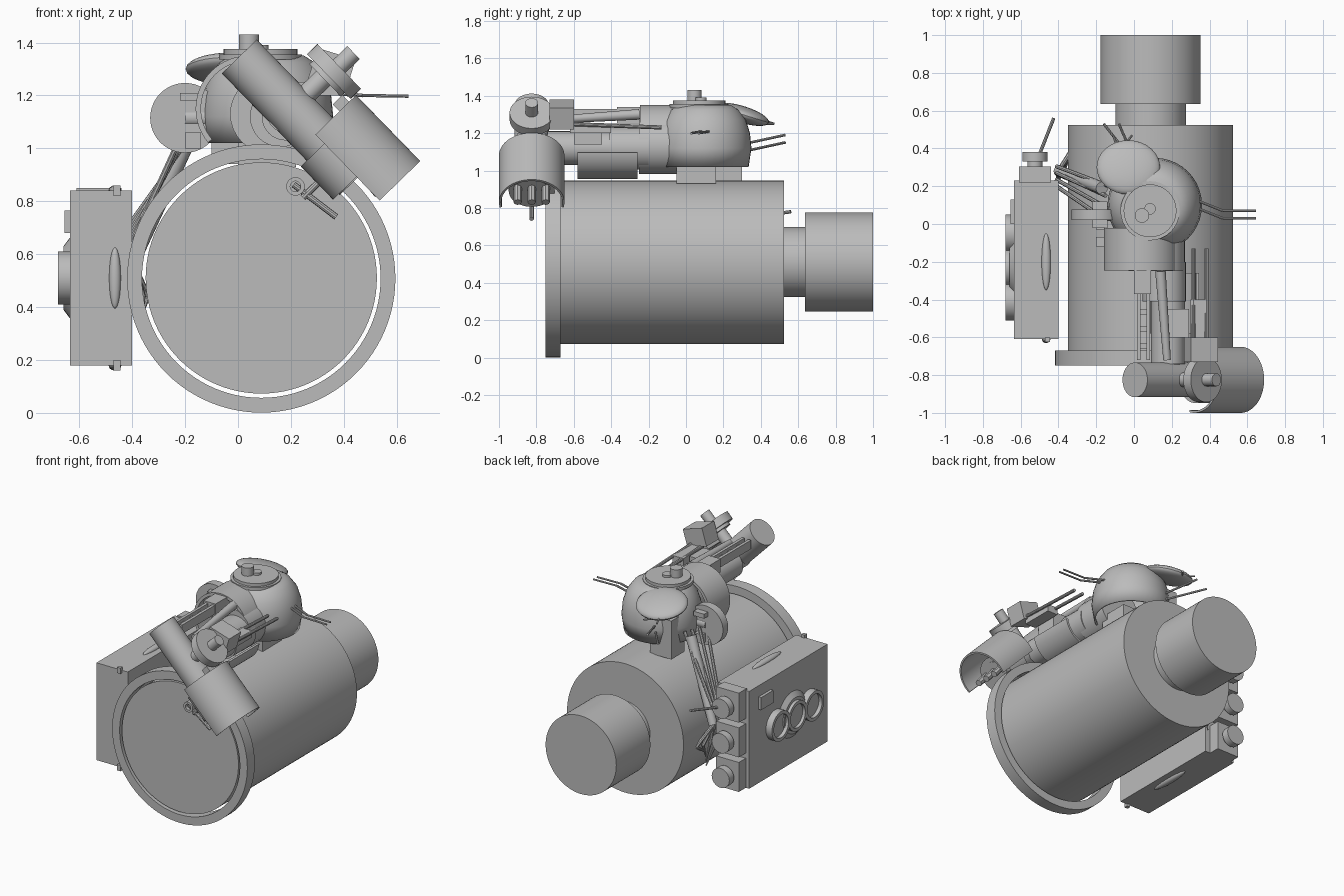
import bpy, bmesh, math
from mathutils import Vector, Matrix

old = bpy.data.objects.get("Cube")
if old:
    bpy.data.objects.remove(old, do_unlink=True)

grey = bpy.data.materials.new("plain_grey")
grey.use_nodes = True
grey.diffuse_color = (0.5, 0.5, 0.5, 1)
grey.node_tree.nodes["Principled BSDF"].inputs["Base Color"].default_value = (0.5, 0.5, 0.5, 1)


def finish(name, bm):
    bmesh.ops.recalc_face_normals(bm, faces=bm.faces)
    mesh = bpy.data.meshes.new(name)
    bm.to_mesh(mesh)
    bm.free()
    mesh.materials.append(grey)
    ob = bpy.data.objects.new(name, mesh)
    bpy.context.collection.objects.link(ob)
    bpy.ops.object.select_all(action="DESELECT")
    ob.select_set(True)
    bpy.context.view_layer.objects.active = ob
    bpy.ops.object.shade_smooth_by_angle(angle=math.radians(35))
    return ob


def cyl(name, p, q, r, r2=None, seg=32):
    p, q = Vector(p), Vector(q)
    bm = bmesh.new()
    turn = (q - p).to_track_quat("Z", "Y").to_matrix().to_4x4()
    bmesh.ops.create_cone(bm, cap_ends=True, segments=seg, radius1=r,
                          radius2=r if r2 is None else r2, depth=(q - p).length,
                          matrix=Matrix.Translation((p + q) / 2) @ turn)
    return finish(name, bm)


def box(name, lo, hi, turn=0):
    lo, hi = Vector(lo), Vector(hi)
    bm = bmesh.new()
    bmesh.ops.create_cube(bm, size=1, matrix=Matrix.Translation((lo + hi) / 2)
                          @ Matrix.Rotation(turn, 4, "Y") @ Matrix.Diagonal((*(hi - lo), 1)))
    return finish(name, bm)


def ball(name, c, size, turn=(0, "X")):
    bm = bmesh.new()
    bmesh.ops.create_uvsphere(bm, u_segments=32, v_segments=16, radius=1,
                              matrix=Matrix.Translation(c) @ Matrix.Rotation(turn[0], 4, turn[1])
                              @ Matrix.Diagonal((*size, 1)))
    return finish(name, bm)


def shell(name, p, q, r, thick, up=(0, 0, 1), half_angle=180, seg=48):
    # Tube wall, or an arc of one centred on the up direction
    p, q, up = Vector(p), Vector(q), Vector(up).normalized()
    side = (q - p).normalized().cross(up)
    full = half_angle >= 180
    bm = bmesh.new()
    rows = []
    for i in range(seg if full else seg + 1):
        a = math.radians(half_angle) * (2 * i / seg - 1)
        d = up * math.cos(a) + side * math.sin(a)
        rows.append([bm.verts.new(e + d * k) for e, k in
                     ((p, r), (q, r), (q, r - thick), (p, r - thick))])
    for i in range(seg):
        a, b = rows[i], rows[(i + 1) % len(rows)]
        for j in range(4):
            k = (j + 1) % 4
            bm.faces.new((a[j], a[k], b[k], b[j]))
    if not full:
        bm.faces.new(rows[0])
        bm.faces.new(rows[-1])
    return finish(name, bm)


def lathe(name, c, profile, thick):
    bm = bmesh.new()
    vs = [bm.verts.new((r, 0, z)) for r, z in profile]
    es = [bm.edges.new(pair) for pair in zip(vs, vs[1:])]
    bmesh.ops.spin(bm, geom=vs + es, cent=(0, 0, 0), axis=(0, 0, 1),
                   angle=math.tau, steps=40)
    bmesh.ops.remove_doubles(bm, verts=bm.verts, dist=0.0005)
    bmesh.ops.translate(bm, verts=bm.verts, vec=c)
    ob = finish(name, bm)
    mod = ob.modifiers.new("wall", "SOLIDIFY")
    mod.thickness = thick
    return ob


# Main drum with front rim, neck and rear cap
def drum(name, y0, y1, r):
    cyl(name, (0.088, y0, 0.51), (0.088, y1, 0.51), r, seg=96)


drum("main_drum", -0.745, 0.525, 0.437)
drum("rear_neck", 0.52, 0.64, 0.187)
drum("rear_cap", 0.635, 1.0, 0.265)
shell("front_rim", (0.088, -0.75, 0.508), (0.088, -0.67, 0.508), 0.507, 0.056, seg=96)

# Side case with dials, knobs and handles
box("side_case", (-0.635, -0.61, 0.18), (-0.4, 0.23, 0.84))
for i in range(3):
    y = -0.05 - 0.18 * i
    shell(f"dial_ring_{i}", (-0.63, y, 0.51), (-0.68, y, 0.51), 0.1, 0.022)
    cyl(f"dial_face_{i}", (-0.63, y, 0.51), (-0.655, y, 0.51), 0.085)
    z = 0.28 + 0.235 * i
    box(f"knob_panel_{i}", (-0.61, 0.22, z - 0.1), (-0.44, 0.305, z + 0.1))
    cyl(f"knob_base_{i}", (-0.525, 0.3, z), (-0.525, 0.335, z), 0.04)
    cyl(f"knob_cap_{i}", (-0.525, 0.33, z), (-0.525, 0.38, z), 0.066)
cyl("dial_backing", (-0.63, -0.23, 0.51), (-0.66, -0.23, 0.51), 0.16, 0.12)
box("case_latch", (-0.655, 0.0, 0.68), (-0.63, 0.13, 0.765))
cyl("case_aerial", (-0.5, 0.37, 0.75), (-0.425, 0.56, 0.78), 0.009, seg=8)
for name, z in (("top_handle", 0.84), ("bottom_handle", 0.18)):
    ball(name, (-0.465, -0.2, z), (0.024, 0.15, 0.02))
    box(name + "_pin", (-0.47, -0.625, z - 0.02), (-0.445, -0.6, z + 0.02))
ball("front_handle", (-0.465, -0.61, 0.51), (0.022, 0.02, 0.115))

# Domed hood with lid, visor and pedestal
lathe("hood", (0.11, 0.1, 0), [(0.235, 1.02), (0.25, 1.12), (0.242, 1.2),
      (0.22, 1.27), (0.18, 1.325), (0.14, 1.35), (0, 1.352)], 0.012)
cyl("lid", (0.085, 0.07, 1.345), (0.085, 0.07, 1.375), 0.14)
cyl("lid_rim", (0.085, 0.07, 1.335), (0.085, 0.07, 1.355), 0.157)
cyl("lid_knob", (0.042, 0.045, 1.37), (0.042, 0.045, 1.43), 0.038)
cyl("lid_pin", (0.085, 0.08, 1.37), (0.085, 0.08, 1.39), 0.03)
ball("visor", (-0.03, 0.3, 1.3), (0.168, 0.15, 0.045), (-0.3, "X"))
box("pedestal", (0.0, -0.05, 0.93), (0.22, 0.16, 1.06))
box("back_block", (-0.1, 0.16, 0.94), (0.06, 0.3, 1.2))
cyl("side_wheel", (-0.2, 0.022, 1.115), (-0.2, 0.078, 1.115), 0.132, seg=48)
cyl("wheel_axle", (-0.2, 0.05, 1.115), (0.0, 0.05, 1.115), 0.035)
box("wheel_bracket", (-0.22, -0.02, 1.18), (-0.14, 0.12, 1.21))
for i in range(2):
    y = 0.03 + 0.04 * i
    cyl(f"aerial_root_{i}", (0.32, y + 0.06, 1.21), (0.47, y, 1.2), 0.007, seg=8)
    cyl(f"aerial_tip_{i}", (0.47, y, 1.2), (0.645, y, 1.197), 0.006, seg=8)
    z = 1.13 + 0.04 * i
    cyl(f"back_whisker_{i}", (0.02, 0.3, z - 0.03), (-0.16 + 0.08 * i, 0.53, z + 0.02), 0.007, seg=8)
    cyl(f"visor_whisker_{i}", (-0.08, 0.38, 1.28 - 0.03 * i), (-0.11 + 0.1 * i, 0.47, 1.25), 0.006, seg=8)

# Hanging limb with struts and claw
cyl("hanging_limb", (-0.17, 0.19, 1.08), (-0.4, 0.28, 0.57), 0.034, 0.028, seg=16)
for i in range(4):
    cyl(f"limb_strut_{i}", (-0.19 + 0.02 * i, 0.05 + 0.05 * i, 1.1),
        (-0.41, 0.2 + 0.035 * i, 0.62 + 0.03 * i), 0.011, seg=8)
    y = 0.24 + 0.045 * i
    cyl(f"claw_finger_{i}", (-0.4, 0.28, 0.57), (-0.4 + 0.02 * i, y, 0.44), 0.012, seg=8)
    cyl(f"claw_tip_{i}", (-0.4 + 0.02 * i, y, 0.44), (-0.36, 0.3, 0.29 + 0.03 * i), 0.01, 0.004, seg=8)
for i in range(3):
    box(f"limb_joint_{i}", (-0.2, -0.12 + 0.09 * i, 1.0), (-0.14, -0.07 + 0.09 * i, 1.06))

# Forward arm: shoulder, forearm, beams and rods
shell("shoulder", (0.04, -0.245, 1.15), (0.04, -0.02, 1.15), 0.2, 0.02, (0, 0, 1), 130)
cyl("shoulder_core", (0.12, -0.25, 1.13), (0.12, 0.0, 1.13), 0.15)
cyl("elbow", (0.16, -0.41, 1.12), (0.16, -0.2, 1.12), 0.115)
cyl("forearm", (0.18, -0.74, 1.12), (0.18, -0.38, 1.12), 0.09)
shell("forearm_guard", (0.18, -0.58, 1.12), (0.18, -0.26, 1.12), 0.165, 0.015, (0.4, 0, -1), 60)
box("upper_beam", (0.0, -0.37, 1.25), (0.09, 0.0, 1.34))
for x in (0.025, 0.075):
    box("beam_rail", (x - 0.01, -0.72, 1.27), (x + 0.01, -0.36, 1.33))
for i in range(3):
    box(f"rail_spacer_{i}", (0.03, -0.66 + 0.09 * i, 1.28), (0.085, -0.63 + 0.09 * i, 1.31))
cyl("tapered_rod", (0.175, -0.72, 1.27), (0.14, -0.25, 1.3), 0.02, 0.028, seg=16)
box("forearm_block", (0.18, -0.6, 1.14), (0.29, -0.45, 1.25))
for x in (0.315, 0.385):
    cyl("long_rod", (x, -0.66, 1.25), (x, -0.13, 1.23), 0.011, seg=10)
box("rod_carrier", (0.3, -0.62, 1.2), (0.38, -0.4, 1.25))
box("wheel_carrier", (0.28, -0.73, 1.24), (0.43, -0.6, 1.36), 0.3)
cyl("wrist", (0.18, -0.85, 1.13), (0.18, -0.7, 1.13), 0.07)

# Slanted barrel: t runs along it, s lifts square to it
along = Vector((0.697, 0, -0.717))
out = Vector((0.717, 0, 0.697))


def at(t, s=0, y=-0.825):
    return Vector((0.005, y, 1.347)) + along * t + out * s


cyl("barrel", at(0), at(0.64), 0.092, seg=48)
cyl("barrel_collar", at(0.46), at(0.635), 0.123, seg=48)
shell("hand_guard", at(0.412, 0.04), at(0.76, 0.04), 0.175, 0.012, out, 103)
for i in range(3):
    y = -0.9 + 0.075 * i
    cyl(f"hand_prong_{i}", at(0.6, 0.03, y), at(0.74, 0.02, y), 0.022, seg=8)
cyl("grip_pin", at(0.55, -0.1), at(0.55, -0.2), 0.013, seg=10)
cyl("grip_bar", at(0.49, -0.19), at(0.69, -0.16), 0.012, seg=10)
shell("grip_ring", at(0.5, -0.19, -0.845), at(0.5, -0.19, -0.81), 0.035, 0.015, seg=20)

# Tilted control wheel above the barrel
cyl("control_post", at(0.28, 0.08), at(0.28, 0.2), 0.038)
cyl("control_wheel", at(0.29, 0.19), at(0.29, 0.245), 0.118, seg=48)
cyl("control_plate", at(0.29, 0.17), at(0.29, 0.2), 0.085)
cyl("control_knob", at(0.29, 0.24), at(0.29, 0.32), 0.034)
box("guard_link", (0.36, -0.9, 1.12), (0.47, -0.75, 1.17), math.radians(45))
